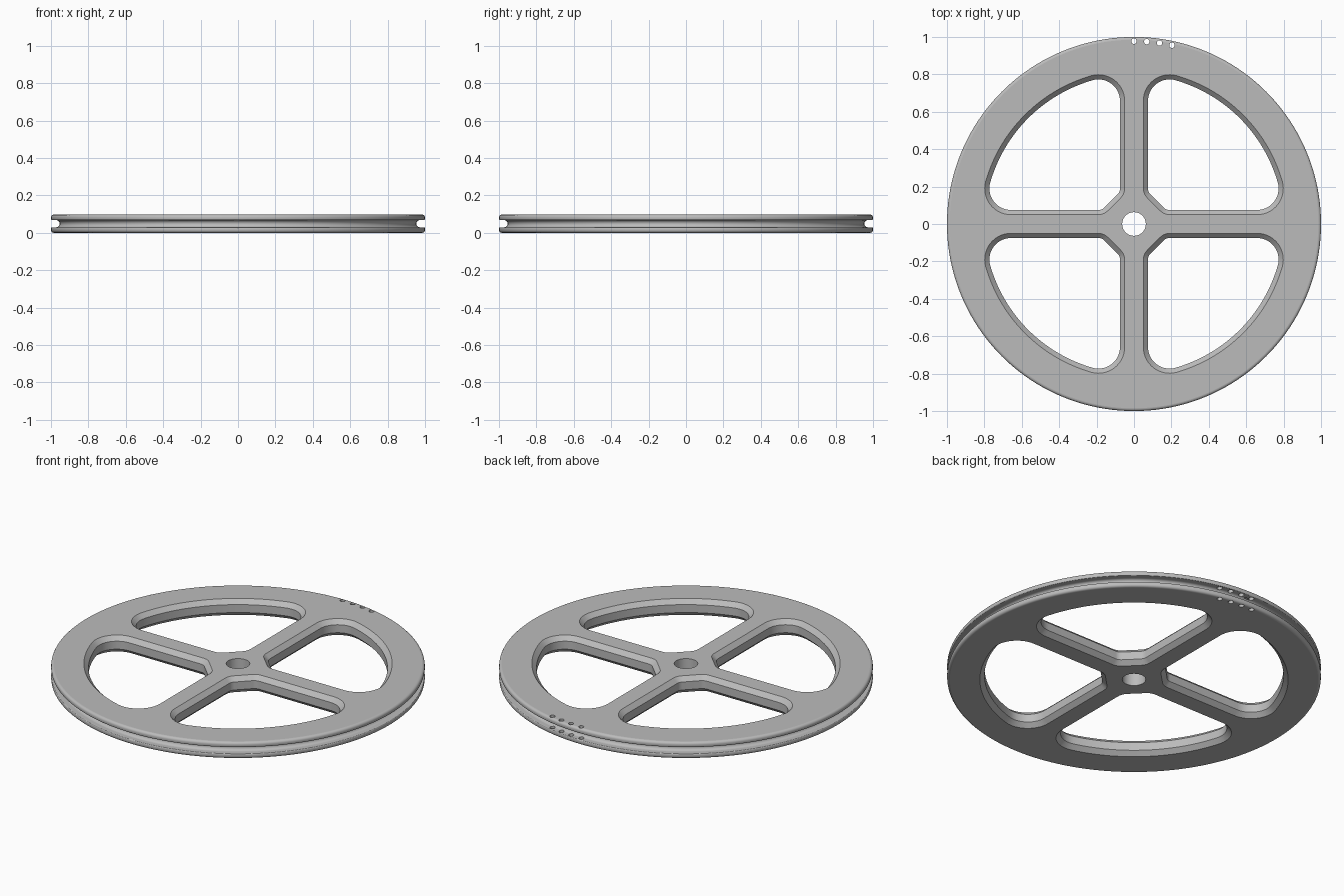
import bpy, bmesh
from math import sin, cos, pi, sqrt, radians, atan2

cube = bpy.data.objects.get("Cube")
if cube:
    bpy.data.objects.remove(cube)

THICK = 0.097
BORE = 0.063
CHAMFER = 0.025

metal = bpy.data.materials.new("grey metal")
metal.use_nodes = True
GREY = (0.5, 0.5, 0.5, 1)
metal.diffuse_color = GREY
metal.node_tree.nodes["Principled BSDF"].inputs["Base Color"].default_value = GREY


def arc(cx, cy, r, start, end, steps):
    """Points along an arc, angles in radians."""
    return [(cx + r * cos(start + (end - start) * i / steps),
             cy + r * sin(start + (end - start) * i / steps)) for i in range(steps + 1)]


def make_object(name, bm):
    bmesh.ops.recalc_face_normals(bm, faces=bm.faces)
    mesh = bpy.data.meshes.new(name)
    bm.to_mesh(mesh)
    bm.free()
    mesh.materials.append(metal)
    obj = bpy.data.objects.new(name, mesh)
    bpy.context.collection.objects.link(obj)
    return obj


def bridge(bm, a, b):
    for i in range(len(a)):
        j = (i + 1) % len(a)
        bm.faces.new((a[i], a[j], b[j], b[i]))


# Wheel body: closed cross-section with rounded flanges and a round-bottomed groove
def wheel_body(segments=160):
    r, g, mid = 0.015, 0.019, THICK / 2
    half = [(BORE, 0)]
    half += arc(1 - r, r, r, -pi / 2, 0, 5)
    half += arc(1 - 0.006, mid - g - 0.006, 0.006, 0, pi / 2, 3)
    half += arc(0.953 + g, mid, g, -pi / 2, -pi, 6)
    profile = half + [(x, THICK - z) for x, z in reversed(half[:-1])]
    bm = bmesh.new()
    rings = []
    for i in range(segments):
        t = 2 * pi * i / segments
        rings.append([bm.verts.new((x * cos(t), x * sin(t), z)) for x, z in profile])
    for i in range(segments):
        bridge(bm, rings[i], rings[(i + 1) % segments])
    return make_object("pulley_wheel", bm)


# Window outline in the first quadrant, shrunk evenly by d
def window_outline(d):
    edge, outer, big, small = 0.05, 0.825, 0.14, 0.07
    cx = edge + big
    cy = sqrt((outer - big) ** 2 - cx ** 2)
    a = atan2(cy, cx)
    pts = arc(edge + small, 0.19, small - d, 5 * pi / 4, pi, 6)
    pts += arc(cx, cy, big - d, pi, a, 14)
    pts += arc(0, 0, outer - d, a, pi / 2 - a, 28)[1:-1]
    pts += arc(cy, cx, big - d, pi / 2 - a, -pi / 2, 14)
    pts += arc(0.19, edge + small, small - d, -pi / 2, -3 * pi / 4, 6)
    return pts


# Cutter for the four windows, flared at both ends to leave chamfered edges
def window_cutter():
    over = 0.01
    levels = [(-over, -over), (CHAMFER, CHAMFER),
              (THICK - CHAMFER, CHAMFER), (THICK + over, -over)]
    bm = bmesh.new()
    for q in range(4):
        c, s = round(cos(q * pi / 2)), round(sin(q * pi / 2))
        loops = [[bm.verts.new((x * c - y * s, x * s + y * c, z))
                  for x, y in window_outline(d)] for z, d in levels]
        for low, high in zip(loops, loops[1:]):
            bridge(bm, low, high)
        bm.faces.new(loops[0])
        bm.faces.new(loops[-1])
    return make_object("window_cutter", bm)


# Cutter for the row of small holes through both flanges
def hole_cutter():
    bm = bmesh.new()
    for i in range(4):
        t = radians(90 - 4 * i)
        loops = [[bm.verts.new((x, y, z)) for x, y in
                  arc(0.977 * cos(t), 0.977 * sin(t), 0.0145, 0, 2 * pi, 20)[:-1]]
                 for z in (-0.02, THICK + 0.02)]
        bridge(bm, *loops)
        for loop in loops:
            bm.faces.new(loop)
    return make_object("hole_cutter", bm)


wheel = wheel_body()
bpy.ops.object.select_all(action="DESELECT")
wheel.select_set(True)
bpy.context.view_layer.objects.active = wheel

for cutter in (window_cutter(), hole_cutter()):
    cutter.hide_render = True
    mod = wheel.modifiers.new(cutter.name, "BOOLEAN")
    mod.operation = "DIFFERENCE"
    mod.solver = "EXACT"
    mod.object = cutter
    bpy.ops.object.modifier_apply(modifier=mod.name)
    bpy.data.objects.remove(cutter)

# Smooth curved walls, flat top and bottom
bpy.ops.object.shade_smooth_by_angle(angle=radians(30))
for face in wheel.data.polygons:
    if abs(face.normal.z) > 0.999:
        face.use_smooth = False
